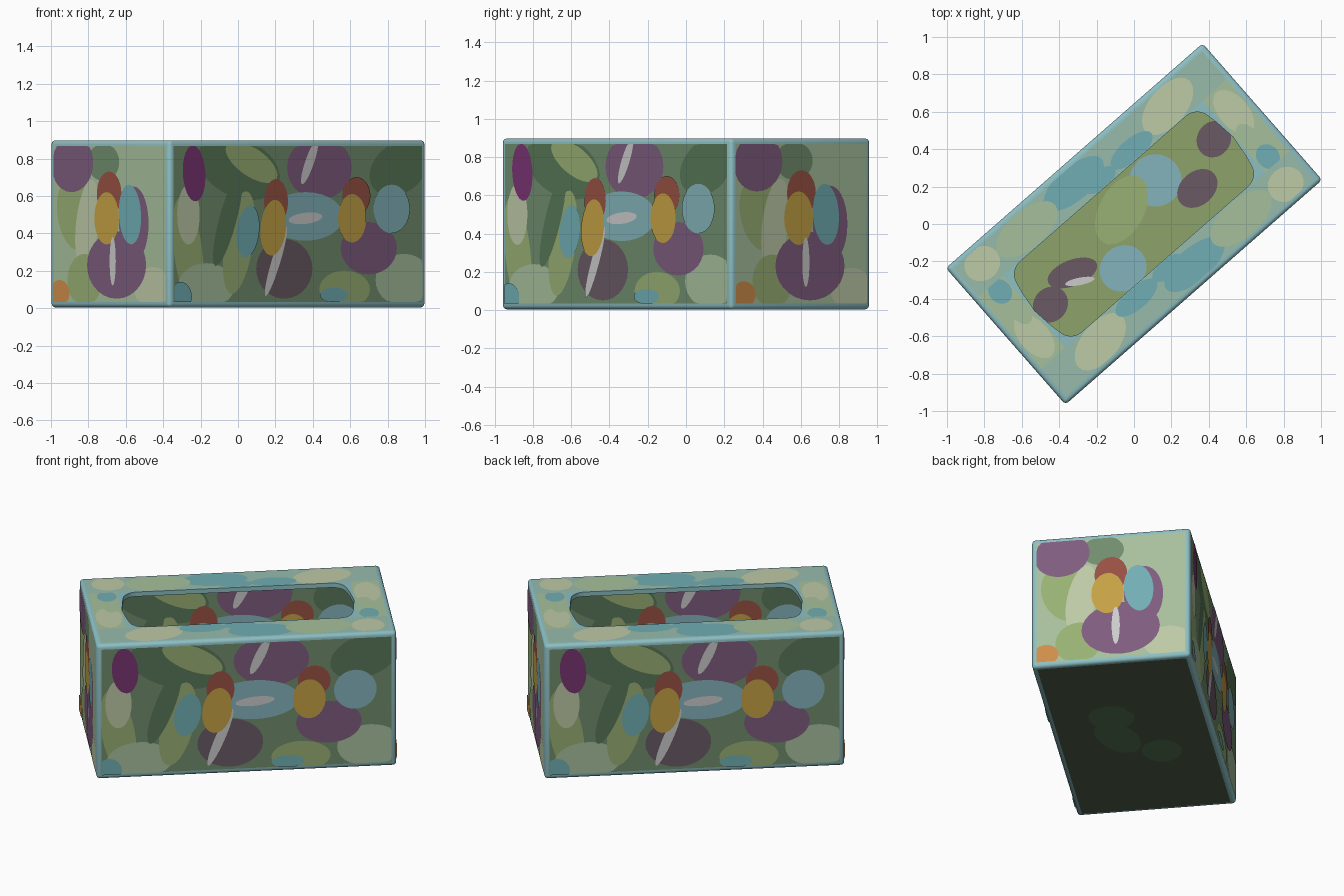
import bpy, bmesh, math
from mathutils import Vector

if "Cube" in bpy.data.objects:
    bpy.data.objects.remove(bpy.data.objects["Cube"])

ANGLE = math.radians(41.2)
HU, HV, Z0, Z1, T = 0.912, 0.485, 0.004, 0.898, 0.03   # half length, half width, base, top, wall
ZM, PH = (Z0 + Z1) / 2, (Z1 - Z0) / 2 - 0.03
X, Y, Z = Vector((1, 0, 0)), Vector((0, 1, 0)), Vector((0, 0, 1))

COLORS = {
    "teal": (140, 190, 194), "aqua": (112, 172, 178), "blue": (130, 178, 185),
    "green": (112, 140, 108), "dark": (88, 118, 88), "light": (150, 175, 115),
    "pale": (165, 190, 155), "mint": (150, 186, 170), "cream": (188, 200, 165),
    "mauve": (125, 92, 125), "plum": (120, 55, 115), "plumgrey": (105, 90, 100),
    "yellow": (195, 160, 70), "red": (150, 82, 68), "white": (190, 188, 190),
    "orange": (205, 140, 75), "olive": (140, 162, 105), "base": (80, 95, 75),
}
MATS = {}
for key, rgb in COLORS.items():
    m = bpy.data.materials.new(key)
    m.diffuse_color = tuple((c / 255) ** 2.2 for c in rgb) + (1,)
    m.use_nodes = True
    m.node_tree.nodes["Principled BSDF"].inputs["Base Color"].default_value = m.diffuse_color
    MATS[key] = m


def add(name, bm):
    mesh = bpy.data.meshes.new(name)
    bm.normal_update()
    bm.to_mesh(mesh)
    bm.free()
    ob = bpy.data.objects.new(name, mesh)
    bpy.context.collection.objects.link(ob)
    ob.rotation_euler.z = ANGLE
    return ob


def box(name, hu, hv, z0, z1, bevel):
    bm = bmesh.new()
    bmesh.ops.create_cube(bm, size=2)
    for v in bm.verts:
        v.co = (v.co.x * hu, v.co.y * hv, z0 if v.co.z < 0 else z1)
    bmesh.ops.bevel(bm, geom=bm.edges[:], offset=bevel, segments=4, profile=0.5, affect='EDGES')
    return add(name, bm)


def slot(name):
    # rounded slot outline with slightly bowed ends
    quarter = [(0.705, 0), (0.69, 0.12)]
    for i in range(7):
        a = math.radians(8 + 82 * i / 6)
        quarter.append((0.59 + 0.09 * math.cos(a), 0.16 + 0.09 * math.sin(a)))
    half = quarter + [(-x, y) for x, y in reversed(quarter)]
    pts = half + [(x, -y) for x, y in reversed(half[1:-1])]
    bm = bmesh.new()
    f = bm.faces.new([bm.verts.new((x, y, 0.6)) for x, y in pts])
    ext = bmesh.ops.extrude_face_region(bm, geom=[f])
    for v in ext["geom"]:
        if isinstance(v, bmesh.types.BMVert):
            v.co.z = 1.1
    bmesh.ops.recalc_face_normals(bm, faces=bm.faces[:])
    return add(name, bm)


# hollow box shell with the opening in its lid
body = box("box_shell", HU, HV, Z0, Z1, 0.022)
for cutter in (box("cavity_cutter", HU - T, HV - T, Z0 + T, Z1 - T, 0.01), slot("slot_cutter")):
    cutter.hide_render = True
    mod = body.modifiers.new("cut", 'BOOLEAN')
    mod.operation, mod.solver, mod.object = 'DIFFERENCE', 'EXACT', cutter
    bpy.context.view_layer.objects.active = body
    bpy.context.view_layer.update()
    bpy.ops.object.modifier_apply(modifier=mod.name)
    bpy.data.objects.remove(cutter)
body.data.materials.clear()
body.data.materials.append(MATS["teal"])
bpy.ops.object.select_all(action='DESELECT')
body.select_set(True)
bpy.ops.object.shade_smooth_by_angle(angle=math.radians(35))


def panel(name, origin, ax, ay, w, h, ground, patches):
    """Painted panel: ground rectangle with thin oval patches clipped to it."""
    n, bm, used = ax.cross(ay), bmesh.new(), []
    shapes = [(ground, [(-w, -h), (w, -h), (w, h), (-w, h)])]
    for col, cx, cy, rx, ry, rot in patches:
        c, s = math.cos(math.radians(rot)), math.sin(math.radians(rot))
        pts = []
        for i in range(28):
            a = math.tau * i / 28
            px, py = rx * math.cos(a), ry * math.sin(a)
            p = (max(-w, min(w, cx + px * c - py * s)), max(-h, min(h, cy + px * s + py * c)))
            if not pts or p != pts[-1]:
                pts.append(p)
        shapes.append((col, pts))
    for i, (col, pts) in enumerate(shapes):
        if col not in used:
            used.append(col)
        off = n * (0.0008 + 0.0003 * i)
        f = bm.faces.new([bm.verts.new(origin + ax * x + ay * y + off) for x, y in pts])
        f.material_index = used.index(col)
    ob = add(name, bm)
    for col in used:
        ob.data.materials.append(MATS[col])


# floral patches: colour, centre, radii, tilt
LONG = [
    ("light", -.78, -.15, .1, .3, 10), ("dark", -.42, .3, .3, .16, -15), ("light", -.33, .33, .2, .08, -25),
    ("pale", -.65, -.33, .2, .12, 0), ("light", -.42, -.1, .1, .28, -12), ("dark", -.5, .02, .06, .26, -20),
    ("dark", .72, .3, .22, .14, 20), ("pale", .75, -.3, .2, .14, 0), ("light", .33, -.35, .18, .1, 0),
    ("cream", -.78, .05, .08, .16, 0), ("plum", -.74, .27, .08, .15, 5),
    ("mauve", .15, .3, .23, .17, 0), ("white", .08, .33, .03, .13, -25),
    ("plumgrey", -.1, -.24, .2, .16, 0), ("mauve", .5, -.13, .2, .14, 0),
    ("blue", .05, .04, .27, .13, 0), ("white", .05, .03, .12, .03, 5),
    ("white", -.16, -.2, .03, .2, -22), ("red", -.16, .12, .085, .12, 0),
    ("yellow", -.18, -.02, .09, .15, -8), ("aqua", -.36, -.04, .08, .14, -10),
    ("red", .41, .15, .1, .1, 0), ("yellow", .38, .03, .1, .13, 0), ("blue", .66, .08, .13, .13, 0),
    ("aqua", -.84, -.39, .08, .08, 0), ("aqua", .25, -.38, .1, .04, 0),
]
SHORT = [
    ("light", -.28, .05, .14, .2, 20), ("pale", .25, .25, .25, .14, 20), ("green", -.05, .33, .13, .1, 0),
    ("mauve", -.3, .32, .17, .15, 10), ("cream", -.18, .0, .09, .24, -10), ("light", -.2, -.3, .14, .14, 0),
    ("cream", .35, -.34, .15, .11, 0), ("mauve", .06, -.22, .24, .18, 0), ("mauve", .2, 0, .12, .2, 0),
    ("red", 0, .16, .1, .12, 0), ("yellow", -.02, .03, .1, .14, 0), ("aqua", .17, .05, .09, .16, 5),
    ("white", .03, -.2, .025, .13, 0), ("orange", -.4, -.37, .08, .07, 0),
]
FLOOR = [
    ("blue", .24, .1, .14, .14, 0), ("blue", -.2, -.14, .13, .12, 0), ("light", 0, .1, .2, .12, 20),
    ("plumgrey", .62, .06, .1, .09, 20), ("plumgrey", .38, -.08, .12, .09, 0),
    ("plumgrey", -.42, .02, .14, .07, -20), ("plumgrey", -.62, -.03, .1, .09, 10), ("white", -.42, -.04, .08, .02, -30),
]
BASE = [("dark" if c in ("blue", "light") else "base", *r) for c, *r in FLOOR]

# outer sides and matching inner walls
for s, tag in ((1, "front"), (-1, "back")):
    panel(tag + "_panel", Vector((0, -s * HV, ZM)), X * s, Z, HU - .03, PH, "green", LONG)
    panel(tag + "_inner_lining", Vector((0, -s * (HV - T), ZM)), X * -s, Z, HU - .05, PH - .02, "green", LONG)
for s, tag in ((1, "right"), (-1, "left")):
    panel(tag + "_end_panel", Vector((s * HU, 0, ZM)), Y * s, Z, HV - .03, PH, "pale", SHORT)
    panel(tag + "_end_lining", Vector((s * (HU - T), 0, ZM)), Y * -s, Z, HV - .05, PH - .02, "pale", SHORT)
panel("floor_lining", Vector((0, 0, Z0 + T)), X, Y, HU - .05, HV - .05, "olive", FLOOR)
panel("base_panel", Vector((0, 0, Z0)), X, -Y, HU - .03, HV - .03, "base", BASE)

# lid borders around the opening
TOP_LONG = [("aqua", -.1, .02, .2, .09, 0), ("cream", .55, 0, .18, .1, 10), ("aqua", .25, -.05, .14, .06, 0),
            ("pale", -.45, 0, .2, .1, 0), ("cream", -.75, .02, .1, .09, 0), ("aqua", .02, -.06, .1, .05, 0)]
TOP_END = [("cream", .1, 0, .14, .08, 0), ("aqua", -.2, .02, .07, .06, 0), ("pale", -.05, .03, .08, .05, 0)]
W, E = (HV - .03 - .255) / 2, (HU - .03 - .71) / 2
for s, a, b in ((1, "back", "right"), (-1, "front", "left")):
    panel(a + "_lid_border", Vector((0, s * (.255 + W), Z1)), X * s, Y * s, HU - .03, W, "mint", TOP_LONG)
    panel(b + "_lid_border", Vector((s * (.71 + E), 0, Z1)), Y * s, X * -s, .255, E, "pale", TOP_END)
